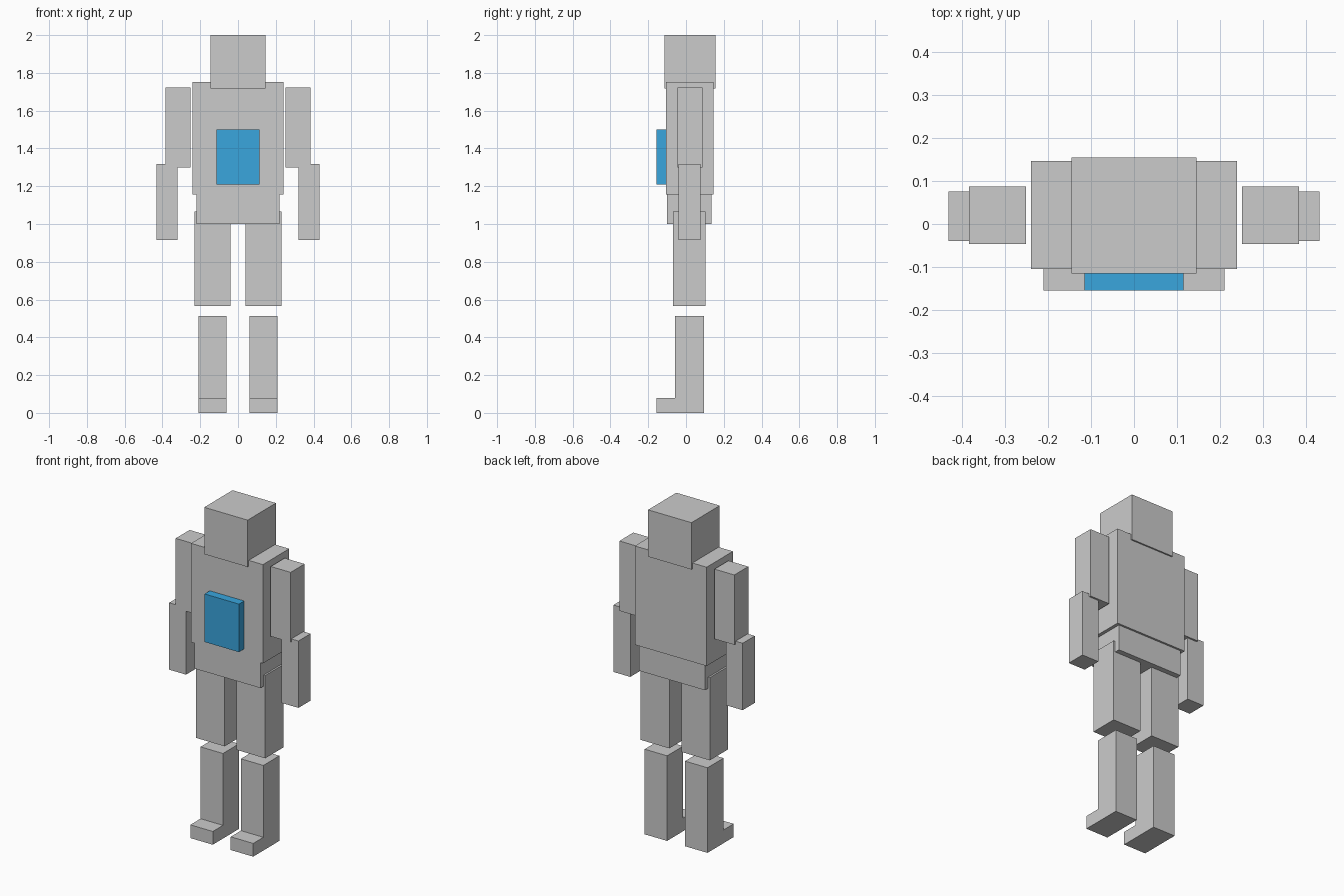
import bpy
import bmesh

if "Cube" in bpy.data.objects:
    bpy.data.objects.remove(bpy.data.objects["Cube"])


def prism(name, profile, x0, x1):
    """Extrude a (y, z) outline from x0 to x1."""
    bm = bmesh.new()
    face = bm.faces.new([bm.verts.new((x0, y, z)) for y, z in profile])
    out = bmesh.ops.extrude_face_region(bm, geom=[face])
    verts = [g for g in out["geom"] if isinstance(g, bmesh.types.BMVert)]
    bmesh.ops.translate(bm, verts=verts, vec=(x1 - x0, 0, 0))
    bmesh.ops.recalc_face_normals(bm, faces=bm.faces)
    mesh = bpy.data.meshes.new(name)
    bm.to_mesh(mesh)
    bm.free()
    obj = bpy.data.objects.new(name, mesh)
    bpy.context.collection.objects.link(obj)
    return obj


def box(name, x, y, z):
    """Box from (min, max) ranges on each axis."""
    outline = [(y[0], z[0]), (y[1], z[0]), (y[1], z[1]), (y[0], z[1])]
    return prism(name, outline, *x)


def mirrored(obj):
    """Repeat a limb on the other side of the body."""
    obj.modifiers.new("Mirror", "MIRROR").use_axis[0] = True
    return obj


# Body core
box("head", (-0.145, 0.145), (-0.115, 0.155), (1.717, 2.0))
box("torso", (-0.24, 0.24), (-0.105, 0.146), (1.156, 1.753))
box("pelvis", (-0.22, 0.22), (-0.10, 0.134), (1.0, 1.156))

# Blue chest panel
panel = box("chest_panel", (-0.115, 0.115), (-0.155, -0.105), (1.21, 1.5))
blue = bpy.data.materials.new("blue")
blue.diffuse_color = (0.042, 0.381, 0.73, 1)
blue.use_nodes = True
blue.node_tree.nodes["Principled BSDF"].inputs["Base Color"].default_value = blue.diffuse_color
panel.data.materials.append(blue)

# Arms
mirrored(box("upper_arms", (0.251, 0.384), (-0.046, 0.087), (1.30, 1.722)))
mirrored(box("forearms", (0.319, 0.432), (-0.04, 0.076), (0.914, 1.318)))

# Legs, with each foot and shin as one L-shaped piece
mirrored(box("thighs", (0.04, 0.231), (-0.07, 0.102), (0.567, 1.067)))
shin_profile = [(-0.155, 0), (0.095, 0), (0.095, 0.514),
                (-0.058, 0.514), (-0.058, 0.08), (-0.155, 0.08)]
mirrored(prism("shins_with_feet", shin_profile, 0.06, 0.21))
